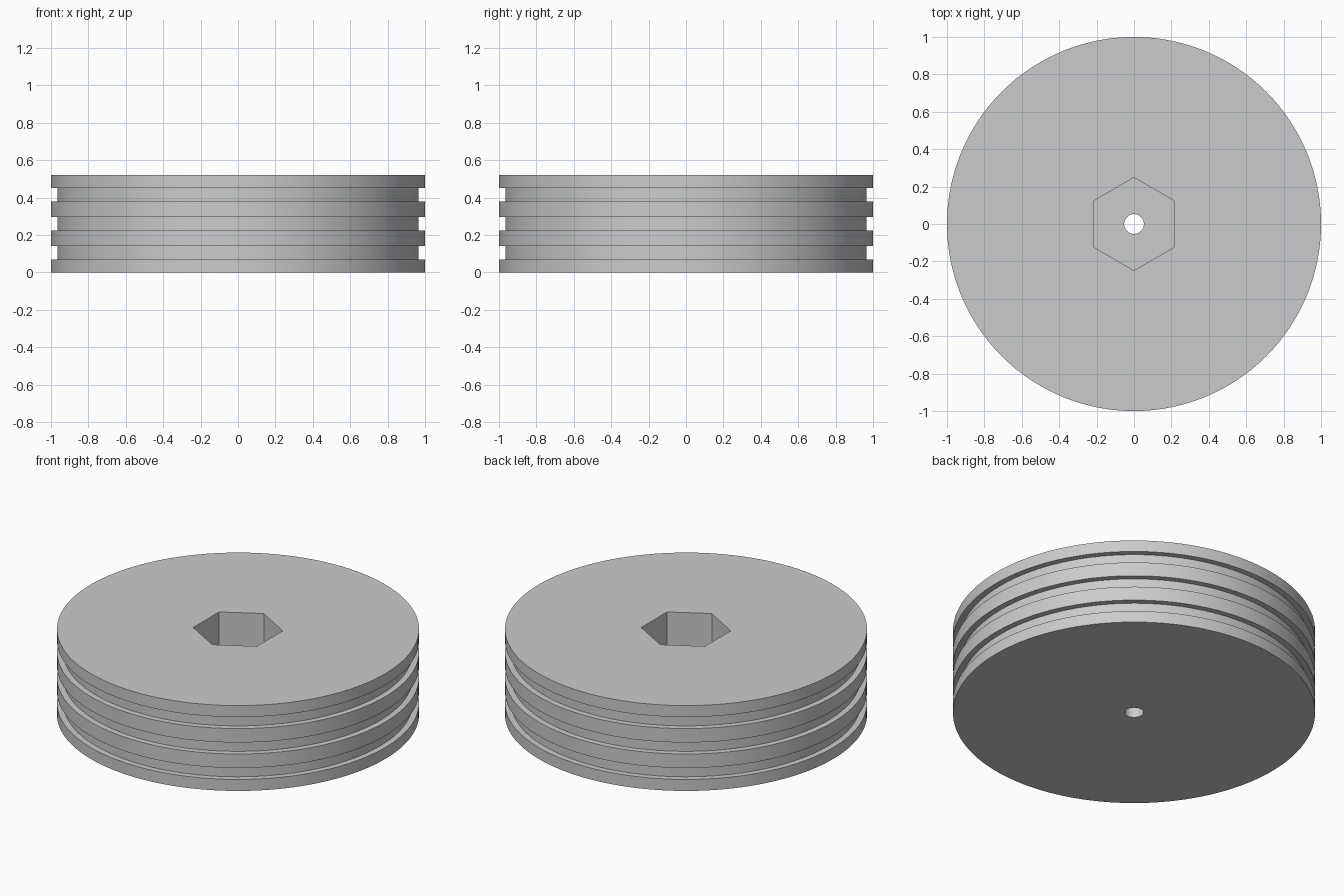
import bpy, bmesh, math

old = bpy.data.objects.get("Cube")
if old:
    bpy.data.objects.remove(old, do_unlink=True)

HEIGHT, RIM, GROOVE = 0.52, 1.0, 0.965
SEGMENTS = 128
HEX_FLOOR = 0.18

# Single grey material
grey = bpy.data.materials.new("light_grey")
grey.use_nodes = True
colour = (0.6, 0.6, 0.6, 1)
grey.diffuse_color = colour
grey.node_tree.nodes["Principled BSDF"].inputs["Base Color"].default_value = colour


def lathe(name, profile, sides, turn=0.0):
    """Closed solid made from rings of (radius, height)."""
    bm = bmesh.new()
    rings = []
    for r, z in profile:
        angles = [turn + 2 * math.pi * i / sides for i in range(sides)]
        rings.append([bm.verts.new((r * math.cos(a), r * math.sin(a), z)) for a in angles])
    for low, high in zip(rings, rings[1:]):
        for i in range(sides):
            j = (i + 1) % sides
            bm.faces.new((low[i], low[j], high[j], high[i]))
    bm.faces.new(rings[0][::-1])
    bm.faces.new(rings[-1])
    mesh = bpy.data.meshes.new(name)
    bm.to_mesh(mesh)
    bm.free()
    mesh.materials.append(grey)
    obj = bpy.data.objects.new(name, mesh)
    bpy.context.collection.objects.link(obj)
    return obj


# Wheel body with three square grooves round the rim
profile = [(RIM, 0)]
for low, high in ((0.07, 0.14), (0.225, 0.295), (0.38, 0.45)):
    profile += [(RIM, low), (GROOVE, low), (GROOVE, high), (RIM, high)]
profile.append((RIM, HEIGHT))
wheel = lathe("grooved_wheel", profile, SEGMENTS)

# Hexagonal socket in the top and a round axle hole right through
cutters = [
    lathe("hex_socket_cutter", [(0.248, HEX_FLOOR), (0.248, HEIGHT + 0.1)], 6, math.pi / 6),
    lathe("axle_hole_cutter", [(0.053, -0.1), (0.053, HEIGHT + 0.2)], 48),
]
bpy.ops.object.select_all(action="DESELECT")
wheel.select_set(True)
bpy.context.view_layer.objects.active = wheel
for cutter in cutters:
    cutter.hide_render = True
    cut = wheel.modifiers.new(cutter.name, "BOOLEAN")
    cut.operation = "DIFFERENCE"
    cut.solver = "EXACT"
    cut.object = cutter
    bpy.ops.object.modifier_apply(modifier=cut.name)
    bpy.data.objects.remove(cutter, do_unlink=True)

bpy.ops.object.shade_smooth_by_angle(angle=math.radians(30))
